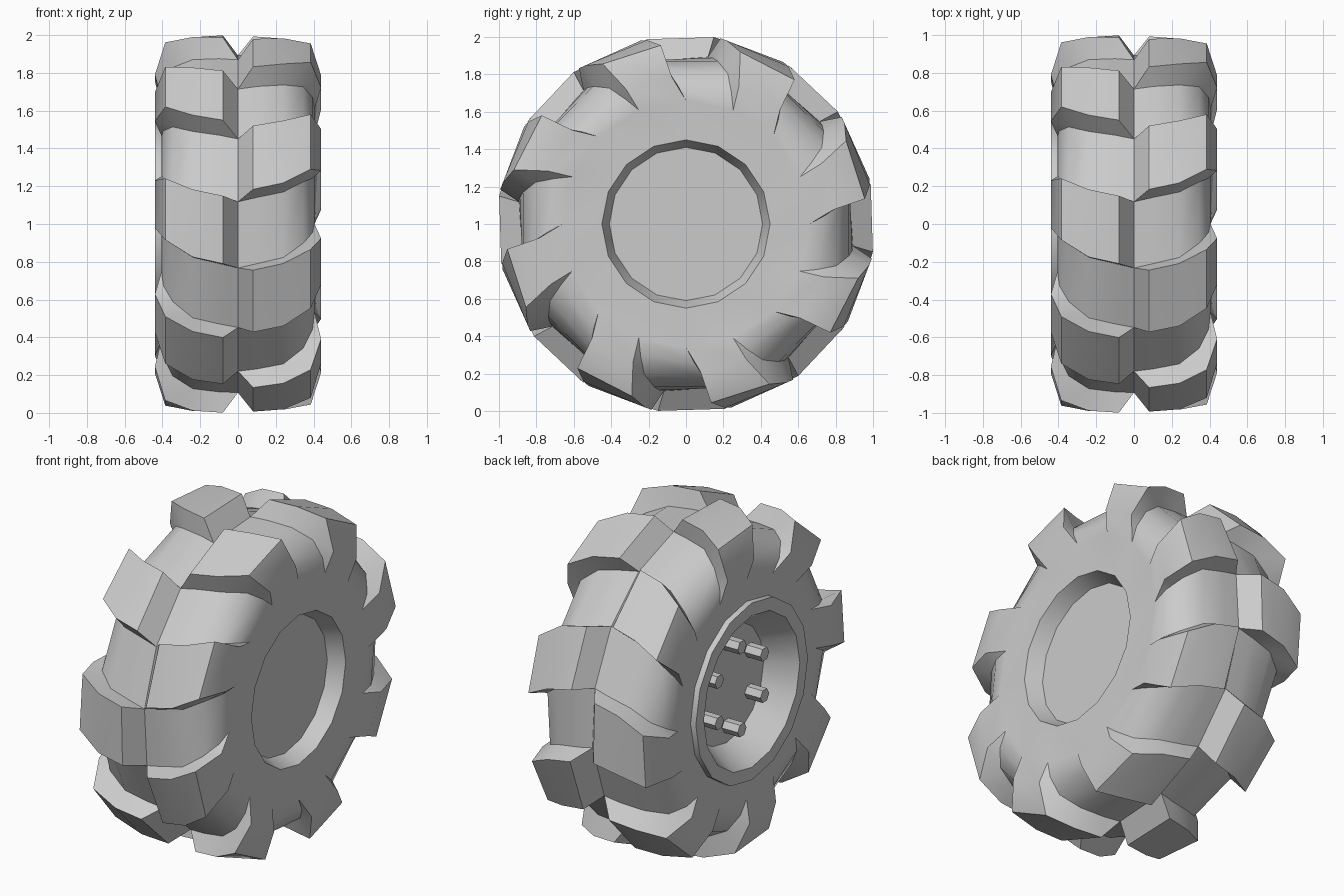
import bpy, bmesh, math
from mathutils import Matrix, Vector

if "Cube" in bpy.data.objects:
    bpy.data.objects.remove(bpy.data.objects["Cube"], do_unlink=True)

SECTORS = 16
STEP = 360 / SECTORS
START = 7.5

grey = bpy.data.materials.new("plain grey")
grey.use_nodes = True
colour = (0.6, 0.6, 0.6, 1)
grey.diffuse_color = colour
grey.node_tree.nodes["Principled BSDF"].inputs["Base Color"].default_value = colour


def on_wheel(x, radius, angle):
    """Point at a radius and an angle, measured upward from the front."""
    a = math.radians(angle)
    return Vector((x, -radius * math.cos(a), 1 + radius * math.sin(a)))


def finish(name, bm):
    bmesh.ops.remove_doubles(bm, verts=bm.verts, dist=0.0005)
    bmesh.ops.recalc_face_normals(bm, faces=bm.faces)
    mesh = bpy.data.meshes.new(name)
    bm.to_mesh(mesh)
    bm.free()
    mesh.materials.append(grey)
    obj = bpy.data.objects.new(name, mesh)
    bpy.context.scene.collection.objects.link(obj)
    bpy.ops.object.select_all(action='DESELECT')
    obj.select_set(True)
    bpy.context.view_layer.objects.active = obj
    bpy.ops.object.shade_smooth_by_angle(angle=math.radians(40))
    return obj


def add_face(bm, points):
    """Add a face, dropping repeated corners."""
    corners = []
    for p in points:
        if all((p - q).length > 0.0005 for q in corners):
            corners.append(p)
    if len(corners) > 2:
        bm.faces.new([bm.verts.new(p) for p in corners])


def strip(bm, line_a, line_b):
    for k in range(len(line_a) - 1):
        add_face(bm, (line_a[k], line_a[k + 1], line_b[k + 1], line_b[k]))


# Carcass cross-section: x, radius, sweep angle
carcass = [(0, 0.90, 0), (0.10, 0.90, 1.5), (0.24, 0.888, 3.5),
           (0.345, 0.835, 8), (0.395, 0.745, 11.5), (0.405, 0.66, 15)]
# Lug cross-section: x, radius, sweep of lower edge, sweep of upper edge
lug = [(0, 0.90, 0, 0), (0.08, 1.01, 3, 1), (0.24, 1.005, 5, 3),
       (0.385, 0.965, 10, 7), (0.44, 0.79, 13.5, 9.5), (0.405, 0.66, 15, 15)]

# Tyre: swept sectors, alternately plain and raised on each side
bm = bmesh.new()
for side, opening in ((1, 0.45), (-1, 0.535)):
    for i in range(SECTORS):
        low = START + i * STEP
        high = low + STEP
        base_low = [on_wheel(side * x, r, low + s) for x, r, s in carcass]
        base_high = [on_wheel(side * x, r, high + s) for x, r, s in carcass]
        if (i % 2 == 0) == (side == 1):
            top_low = [on_wheel(side * x, r, low + s) for x, r, s, t in lug]
            top_high = [on_wheel(side * x, r, high + t) for x, r, s, t in lug]
            strip(bm, top_low, top_high)
            strip(bm, base_low, top_low)
            strip(bm, base_high, top_high)
        else:
            strip(bm, base_low, base_high)
        # Flat sidewall
        x, r, s = carcass[-1]
        strip(bm, [base_low[-1], on_wheel(side * x, opening, low + s)],
              [base_high[-1], on_wheel(side * x, opening, high + s)])
finish("tyre", bm)


# Hub faces: turned profiles of x, radius
def turned(name, profile):
    bm = bmesh.new()
    for i in range(SECTORS):
        strip(bm, [on_wheel(x, r, i * STEP) for x, r in profile],
              [on_wheel(x, r, (i + 1) * STEP) for x, r in profile])
    obj = finish(name, bm)
    # Outward is away from the wheel centre along the axle
    disc = obj.data.polygons[len(profile) - 2]
    if disc.normal.x * profile[0][0] < 0:
        obj.data.flip_normals()


turned("left_hub_recess", [(0.405, 0.45), (0.31, 0.41), (0.31, 0)])
turned("right_hub_rim", [(-0.405, 0.535), (-0.44, 0.535), (-0.44, 0.458),
                         (-0.27, 0.355), (-0.27, 0)])

# Six hexagonal wheel bolts
for i in range(6):
    bm = bmesh.new()
    place = Matrix.Translation(on_wheel(-0.32, 0.25, 30 + i * 60))
    bmesh.ops.create_cone(bm, cap_ends=True, segments=6, radius1=0.042,
                          radius2=0.042, depth=0.11,
                          matrix=place @ Matrix.Rotation(math.pi / 2, 4, 'Y'))
    finish("wheel_bolt_%d" % (i + 1), bm)
